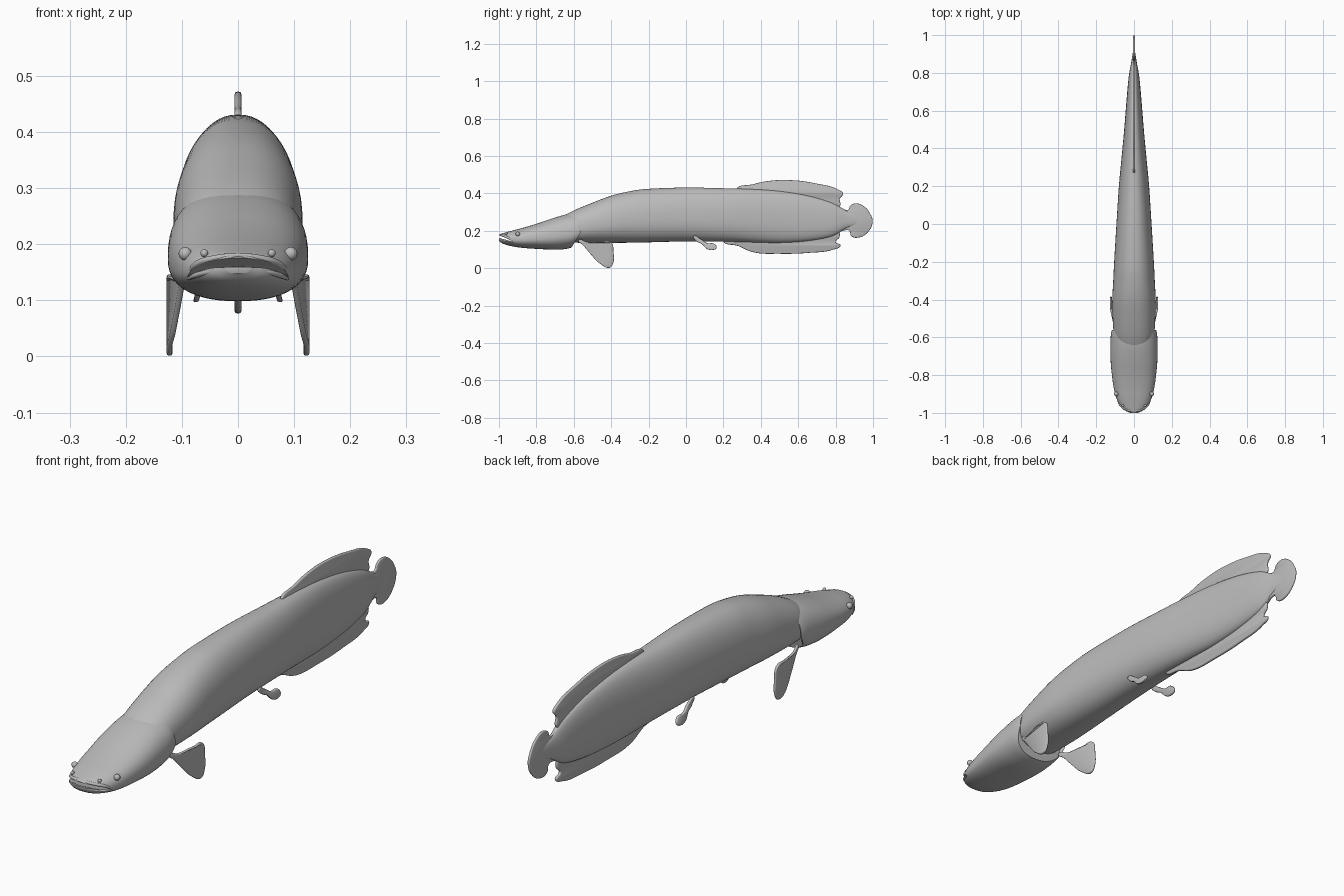
import bpy, bmesh, math
from mathutils import Vector

cube = bpy.data.objects.get("Cube")
if cube:
    bpy.data.objects.remove(cube, do_unlink=True)

grey = bpy.data.materials.new("fish grey")
grey.use_nodes = True
grey.diffuse_color = (0.5, 0.5, 0.5, 1)
grey.node_tree.nodes["Principled BSDF"].inputs["Base Color"].default_value = (0.5, 0.5, 0.5, 1)


def smooth(obj, angle=40):
    bpy.ops.object.select_all(action='DESELECT')
    obj.select_set(True)
    bpy.context.view_layer.objects.active = obj
    bpy.ops.object.shade_smooth_by_angle(angle=math.radians(angle))


def add_mesh(name, bm):
    bmesh.ops.recalc_face_normals(bm, faces=bm.faces)
    mesh = bpy.data.meshes.new(name)
    bm.to_mesh(mesh)
    bm.free()
    mesh.materials.append(grey)
    obj = bpy.data.objects.new(name, mesh)
    bpy.context.collection.objects.link(obj)
    return obj


def resample(rows, steps=5):
    """Catmull-Rom interpolation between stations."""
    rows = [Vector(r) for r in rows]
    out = []
    for i in range(len(rows) - 1):
        a, b, c, d = rows[max(i - 1, 0)], rows[i], rows[i + 1], rows[min(i + 2, len(rows) - 1)]
        ma, mb = (c - a) / 2, (d - b) / 2
        for k in range(steps):
            t = k / steps
            out.append(b + ma * t + (3 * (c - b) - 2 * ma - mb) * t**2
                       + (2 * (b - c) + ma + mb) * t**3)
    return out + [rows[-1]]


def loft(name, stations, mid, power, shear=lambda y, z: 0, seg=56):
    """Stations are (y, half width, bottom z, top z); mid sets the widest height."""
    bm = bmesh.new()
    rings = []
    for y, w, low, top in resample(stations):
        centre = low + (top - low) * mid
        ring = []
        for i in range(seg):
            a = math.tau * i / seg
            c, s = math.cos(a), math.sin(a)
            x = w * math.copysign(abs(c) ** (2 / power), c)
            h = top - centre if s > 0 else centre - low
            z = centre + h * math.copysign(abs(s) ** (2 / power), s)
            ring.append(bm.verts.new((x, y + shear(y, z), z)))
        rings.append(ring)
    for r, q in zip(rings, rings[1:]):
        for i in range(seg):
            j = (i + 1) % seg
            bm.faces.new((r[i], r[j], q[j], q[i]))
    bm.faces.new(rings[0])
    bm.faces.new(rings[-1])
    return add_mesh(name, bm)


def fin(name, outline, thick=0.004, place=None):
    """Thin rounded plate from a smooth (y, z) outline; place gives x."""
    curve = bpy.data.curves.new(name, 'CURVE')
    curve.dimensions = '2D'
    curve.fill_mode = 'BOTH'
    curve.extrude = thick * 0.3
    curve.bevel_depth = thick * 0.7
    curve.offset = -thick * 0.7
    curve.bevel_resolution = 1
    sp = curve.splines.new('BEZIER')
    sp.bezier_points.add(len(outline) - 1)
    sp.use_cyclic_u = True
    sp.resolution_u = 6
    for p, (y, z) in zip(sp.bezier_points, outline):
        p.co = (y, z, 0)
        p.handle_left_type = p.handle_right_type = 'AUTO'
    temp = bpy.data.objects.new(name + "_outline", curve)
    bpy.context.collection.objects.link(temp)
    bpy.context.view_layer.update()
    bm = bmesh.new()
    bm.from_mesh(temp.to_mesh())
    temp.to_mesh_clear()
    bpy.data.objects.remove(temp, do_unlink=True)
    for v in bm.verts:
        y, z, x = v.co
        v.co = (x + (place(y, z) if place else 0), y, z)
    bmesh.ops.remove_doubles(bm, verts=bm.verts, dist=0.00005)
    obj = add_mesh(name, bm)
    smooth(obj, 50)
    return obj


def mirrored(obj, name):
    bm = bmesh.new()
    bm.from_mesh(obj.data)
    for v in bm.verts:
        v.co.x *= -1
    smooth(add_mesh(name, bm), 50)


# Body, thinning to the tail stalk
body = loft("body", [
    (-0.68, .085, .15, .265), (-0.6, .105, .137, .308), (-0.5, .113, .135, .35),
    (-0.4, .115, .135, .387), (-0.3, .110, .136, .411), (-0.2, .105, .138, .424),
    (0, .093, .143, .431), (0.2, .080, .142, .427), (0.35, .066, .138, .423),
    (0.5, .052, .135, .412), (0.65, .040, .145, .388), (0.78, .028, .17, .35),
    (0.86, .014, .215, .305), (0.93, .003, .235, .275)], 0.42, 2.25)
smooth(body)

# Head with the gill cover standing proud of the body
head = loft("head", [
    (-1.0, .022, .148, .178), (-.985, .052, .134, .185), (-.96, .075, .124, .192),
    (-.92, .094, .115, .203), (-.87, .107, .108, .216), (-.8, .117, .103, .237),
    (-.72, .124, .099, .264), (-.65, .125, .099, .285), (-.59, .123, .104, .297),
    (-.562, .117, .110, .300)], 0.43, 2.35,
    lambda y, z: -max(0, y + .72) * max(0, .19 - z) * 4)

# Mouth slit cut into the snout
bm = bmesh.new()
profile = [(-1.03, .186), (-.99, .172), (-.96, .161), (-.925, .142), (-.96, .150), (-.99, .158), (-1.03, .162)]
sides = [[bm.verts.new((x, y, z)) for y, z in profile] for x in (-.2, .2)]
for i in range(len(profile)):
    j = (i + 1) % len(profile)
    bm.faces.new((sides[0][i], sides[0][j], sides[1][j], sides[1][i]))
for s in sides:
    bm.faces.new(s)
cutter = add_mesh("mouth_cutter", bm)
cutter.hide_render = True
cut = head.modifiers.new("mouth", 'BOOLEAN')
cut.operation = 'DIFFERENCE'
cut.solver = 'EXACT'
cut.object = cutter
bpy.context.view_layer.objects.active = head
bpy.ops.object.modifier_apply(modifier="mouth")
bpy.data.objects.remove(cutter, do_unlink=True)
smooth(head)


# Lips as round strips along the mouth edges
def lip(name, half, radius):
    pts = half + [(-x, y, z) for x, y, z in half[-2::-1]]
    curve = bpy.data.curves.new(name, 'CURVE')
    curve.dimensions = '3D'
    curve.bevel_depth = radius
    curve.use_fill_caps = True
    sp = curve.splines.new('BEZIER')
    sp.bezier_points.add(len(pts) - 1)
    for i, (p, co) in enumerate(zip(sp.bezier_points, pts)):
        p.co = co
        p.radius = 0.5 if i in (0, len(pts) - 1) else 1
        p.handle_left_type = p.handle_right_type = 'AUTO'
    curve.materials.append(grey)
    bpy.context.collection.objects.link(bpy.data.objects.new(name, curve))


lip("upper_lip", [(.089, -.922, .146), (.074, -.955, .164), (.045, -.980, .174), (0, -.989, .178)], .006)
lip("lower_lip", [(.089, -.925, .138), (.074, -.957, .145), (.045, -.983, .152), (0, -.994, .155)], .005)

# Eyes and nostril tubes
for side, x in (("left", 1), ("right", -1)):
    for part, co, r in (("eye", (.094, -.9, .183), .012), ("nostril", (.06, -.962, .184), .007)):
        bpy.ops.mesh.primitive_uv_sphere_add(segments=16, ring_count=10, radius=r,
                                             location=(co[0] * x, co[1], co[2]))
        ball = bpy.context.object
        ball.name = f"{side}_{part}"
        ball.data.materials.append(grey)
        smooth(ball)

# Fins on the middle plane
fin("dorsal_fin", [(.27, .415), (.36, .449), (.45, .467), (.55, .471), (.7, .452), (.82, .417),
                   (.84, .398), (.822, .37), (.825, .335), (.77, .30), (.55, .34), (.35, .39)], .006)
fin("anal_fin", [(.2, .15), (.28, .118), (.36, .085), (.5, .077), (.66, .082), (.79, .1),
                 (.826, .122), (.80, .14), (.82, .165), (.815, .2), (.75, .22), (.5, .19), (.3, .17)], .006)
fin("tail_fin", [(.79, .33), (.83, .322), (.865, .312), (.88, .335), (.91, .346), (.955, .328),
                 (.988, .285), (.998, .25), (.975, .195), (.92, .163), (.883, .172), (.873, .2),
                 (.84, .2), (.79, .19)], .005)

# Paired fins
pectoral = fin("left_pectoral_fin", [
    (-.575, .15), (-.53, .14), (-.46, .143), (-.4, .138), (-.388, .09), (-.392, .02),
    (-.41, .002), (-.46, .024), (-.51, .075), (-.55, .122)], .005,
    lambda y, z: .122 - max(0, -.45 - y) * .22)
mirrored(pectoral, "right_pectoral_fin")
pelvic = fin("left_pelvic_fin", [
    (.04, .17), (.08, .155), (.11, .135), (.155, .128), (.163, .108), (.14, .097),
    (.11, .104), (.085, .128), (.055, .145)], .005,
    lambda y, z: .062 + max(0, .15 - z) * .25)
mirrored(pelvic, "right_pelvic_fin")
